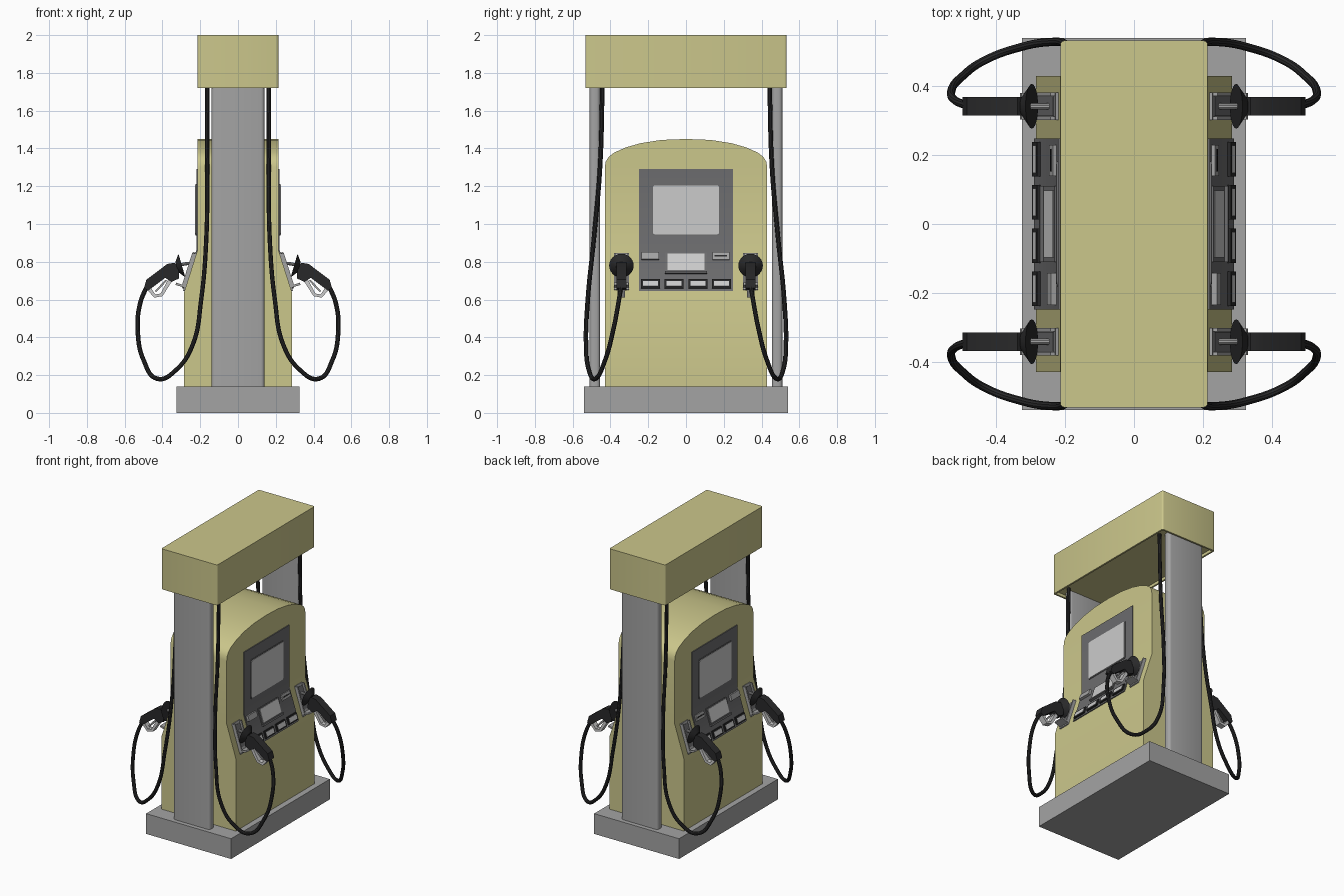
import bpy, bmesh, math
from mathutils import Vector, Matrix

if "Cube" in bpy.data.objects:
    bpy.data.objects.remove(bpy.data.objects["Cube"])


def material(name, r, g, b):
    m = bpy.data.materials.new(name)
    m.diffuse_color = (r, g, b, 1)
    m.use_nodes = True
    m.node_tree.nodes["Principled BSDF"].inputs["Base Color"].default_value = m.diffuse_color
    return m


CREAM = material("cream_yellow", 0.60, 0.57, 0.26)
GREY = material("mid_grey", 0.37, 0.37, 0.37)
PANEL = material("panel_grey", 0.15, 0.15, 0.155)
LIGHT = material("light_grey", 0.60, 0.60, 0.60)
BLACK = material("rubber_black", 0.022, 0.022, 0.023)

# Local frame on the sloped face: x = outward normal, y = y, z = up the slope
n = Vector((0.22, 0, 0.07)).normalized()
u = Vector((-n.z, 0, n.x))
SLOPE = Matrix(((n.x, 0, u.x, 0.285), (0, 1, 0, 0), (n.z, 0, u.z, 0.64), (0, 0, 0, 1)))


def add(name, bm, mat, mirror=""):
    bmesh.ops.recalc_face_normals(bm, faces=bm.faces)
    me = bpy.data.meshes.new(name)
    bm.to_mesh(me)
    bm.free()
    return link(name, me, mat, mirror)


def link(name, me, mat, mirror):
    ob = bpy.data.objects.new(name, me)
    me.materials.clear()
    me.materials.append(mat)
    bpy.context.collection.objects.link(ob)
    if mirror:
        md = ob.modifiers.new("mirror", 'MIRROR')
        md.use_axis = ('X' in mirror, 'Y' in mirror, False)
        md.use_mirror_merge = False
    return ob


def box_bm(x, y, z):
    bm = bmesh.new()
    bmesh.ops.create_cube(bm, size=1)
    for v in bm.verts:
        v.co = [lo + (hi - lo) * (c + 0.5) for c, (lo, hi) in zip(v.co, (x, y, z))]
    return bm


def bevel_along(bm, axis, r, seg):
    edges = [e for e in bm.edges
             if abs((e.verts[0].co - e.verts[1].co).normalized()[axis]) > 0.99]
    bmesh.ops.bevel(bm, geom=edges, offset=r, segments=seg, affect='EDGES', profile=0.5)


def box(name, x, y, z, mat, mirror="", frame=None, round_axis=None, r=0.01, seg=3):
    bm = box_bm(x, y, z)
    if round_axis is not None:
        bevel_along(bm, round_axis, r, seg)
    if frame:
        bm.transform(frame)
    return add(name, bm, mat, mirror)


def prism_bm(pts, axis, lo, hi):
    """Extrude a 2D outline along an axis (0: pts are y,z; 1: pts are x,z)."""
    bm = bmesh.new()
    place = (lambda p, d: (d, p[0], p[1])) if axis == 0 else (lambda p, d: (p[0], d, p[1]))
    a = [bm.verts.new(place(p, lo)) for p in pts]
    b = [bm.verts.new(place(p, hi)) for p in pts]
    bm.faces.new(a)
    bm.faces.new(b)
    for i in range(len(pts)):
        j = (i + 1) % len(pts)
        bm.faces.new((a[i], a[j], b[j], b[i]))
    return bm


def tube(name, pts, r, mat, mirror):
    cu = bpy.data.curves.new(name, 'CURVE')
    cu.dimensions = '3D'
    cu.bevel_depth, cu.bevel_resolution, cu.resolution_u = r, 3, 8
    cu.use_fill_caps = True
    sp = cu.splines.new('BEZIER')
    sp.bezier_points.add(len(pts) - 1)
    for bp, p in zip(sp.bezier_points, pts):
        bp.co = p
        bp.handle_left_type = bp.handle_right_type = 'AUTO'
    tmp = bpy.data.objects.new("tmp", cu)
    bpy.context.collection.objects.link(tmp)
    dg = bpy.context.evaluated_depsgraph_get()
    me = bpy.data.meshes.new_from_object(tmp.evaluated_get(dg))
    bpy.data.objects.remove(tmp)
    return link(name, me, mat, mirror)


# Base, columns
box("base", (-0.325, 0.325), (-0.54, 0.54), (0, 0.14), GREY)
box("column", (-0.14, 0.14), (0.455, 0.51), (0.14, 1.75), GREY, "Y", round_axis=2, r=0.018)

# Canopy with a shallow recess underneath
bm = box_bm((-0.214, 0.214), (-0.533, 0.533), (1.72, 2.0))
bevel_along(bm, 2, 0.012, 3)
bm.normal_update()
bottom = [f for f in bm.faces if f.normal.z < -0.9]
bmesh.ops.inset_region(bm, faces=bottom, thickness=0.012)
for v in bmesh.ops.extrude_face_region(bm, geom=bottom)["geom"]:
    if isinstance(v, bmesh.types.BMVert):
        v.co.z += 0.02
bmesh.ops.delete(bm, geom=bottom, context='FACES')
add("canopy", bm, CREAM)

# Body: arched outline, cut at the slope and narrowed above it
half = [(0.43, 0.14), (0.43, 1.30), (0.425, 1.33), (0.41, 1.355), (0.38, 1.378),
        (0.32, 1.405), (0.24, 1.428), (0.13, 1.445)]
outline = half + [(0, 1.45)] + [(-y, z) for y, z in reversed(half)]
bm = prism_bm(outline, 0, -0.285, 0.285)
for z in (0.64, 0.86):
    bmesh.ops.bisect_plane(bm, geom=bm.verts[:] + bm.edges[:] + bm.faces[:],
                           plane_co=(0, 0, z), plane_no=(0, 0, 1))
for v in bm.verts:
    if v.co.z > 0.85:
        v.co.x = math.copysign(0.215, v.co.x)
add("body", bm, CREAM)

# Display panel following the bend of the body
add("display_panel", prism_bm([(0.20, 1.29), (0.221, 1.29), (0.221, 0.86), (0.291, 0.645),
                               (0.27, 0.645), (0.20, 0.86)], 1, -0.248, 0.248), PANEL, "X")
box("screen_bezel", (0.21, 0.2245), (-0.181, 0.181), (0.939, 1.211), PANEL, "X", round_axis=0, r=0.014)
box("screen", (0.21, 0.227), (-0.175, 0.175), (0.945, 1.205), LIGHT, "X", round_axis=0, r=0.012)

# Controls on the sloped panel
box("small_screen_bezel", (0, 0.012), (-0.11, 0.11), (0.105, 0.215), PANEL, "X", SLOPE)
box("small_screen", (0, 0.015), (-0.098, 0.098), (0.118, 0.208), LIGHT, "X", SLOPE)
box("small_screen_shelf", (0, 0.022), (-0.11, 0.11), (0.098, 0.110), PANEL, "X", SLOPE)
box("receipt_slot", (0, 0.022), (-0.236, -0.142), (0.176, 0.214), GREY, "X", SLOPE)
box("card_reader", (0, 0.016), (0.140, 0.230), (0.176, 0.216), GREY, "X", SLOPE)
box("card_slot", (0, 0.018), (0.152, 0.218), (0.192, 0.199), BLACK, "X", SLOPE)
for i, y in enumerate((-0.188, -0.063, 0.063, 0.188)):
    box(f"button_frame_{i}", (0, 0.017), (y - 0.05, y + 0.05), (0.016, 0.066), BLACK, "X", SLOPE)
    box(f"button_{i}", (0, 0.019), (y - 0.04, y + 0.04), (0.026, 0.056), LIGHT, "X", SLOPE)

# Nozzle holders
Y = 0.342
box("holder_plate", (-0.01, 0.008), (Y - 0.04, Y + 0.04), (0.01, 0.215), GREY, "XY", SLOPE)
box("holder_recess", (0, 0.011), (Y - 0.028, Y + 0.028), (0.05, 0.2), PANEL, "XY", SLOPE)
box("holder_lip", (0, 0.055), (Y - 0.038, Y + 0.038), (0.022, 0.034), GREY, "XY", SLOPE)
for k, s in enumerate((-1, 1)):
    c = Y + s * 0.035
    box(f"holder_cheek_{k}", (0, 0.022), (c - 0.005, c + 0.005), (0.022, 0.21), GREY, "XY", SLOPE)

# Nozzles: spout, splash guard, grip, hand guard, trigger
tube("spout", [(0.335, Y, 0.77), (0.285, Y, 0.788), (0.235, Y, 0.792)], 0.009, GREY, "XY")
axis = Vector((0.96, 0, -0.28)).normalized()
bm = bmesh.new()
bmesh.ops.create_cone(bm, cap_ends=True, segments=24, radius1=0.065, radius2=0.028, depth=0.028)
bm.transform(Matrix.Translation(Vector((0.297, Y, 0.78)) + axis * 0.014)
             @ axis.to_track_quat('Z', 'Y').to_matrix().to_4x4())
add("splash_guard", bm, BLACK, "XY")
bm = prism_bm([(0.315, 0.775), (0.338, 0.795), (0.375, 0.788), (0.485, 0.705), (0.498, 0.66),
               (0.475, 0.648), (0.385, 0.715), (0.352, 0.693), (0.312, 0.712)], 1, Y - 0.027, Y + 0.027)
add("nozzle_grip", bm, BLACK, "XY")
bm = prism_bm([(0.335, 0.72), (0.400, 0.618), (0.443, 0.61), (0.488, 0.66), (0.466, 0.668),
               (0.437, 0.627), (0.410, 0.632), (0.362, 0.72)], 1, Y - 0.02, Y + 0.02)
add("hand_guard", bm, LIGHT, "XY")
bm = prism_bm([(0.375, 0.70), (0.385, 0.705), (0.440, 0.645), (0.432, 0.640)], 1, Y - 0.01, Y + 0.01)
add("trigger", bm, GREY, "XY")

# Hoses
tube("hose", [(0.478, Y, 0.68), (0.518, 0.358, 0.58), (0.531, 0.385, 0.44), (0.50, 0.428, 0.28),
              (0.425, 0.48, 0.18), (0.325, 0.515, 0.23), (0.24, 0.529, 0.36), (0.195, 0.52, 0.6),
              (0.168, 0.488, 0.92), (0.163, 0.455, 1.3), (0.163, 0.442, 1.745)], 0.012, BLACK, "XY")

# Smooth the curved parts, keep hard edges sharp
for ob in bpy.context.scene.objects:
    ob.select_set(True)
    bpy.context.view_layer.objects.active = ob
bpy.ops.object.shade_smooth_by_angle(angle=math.radians(32))
